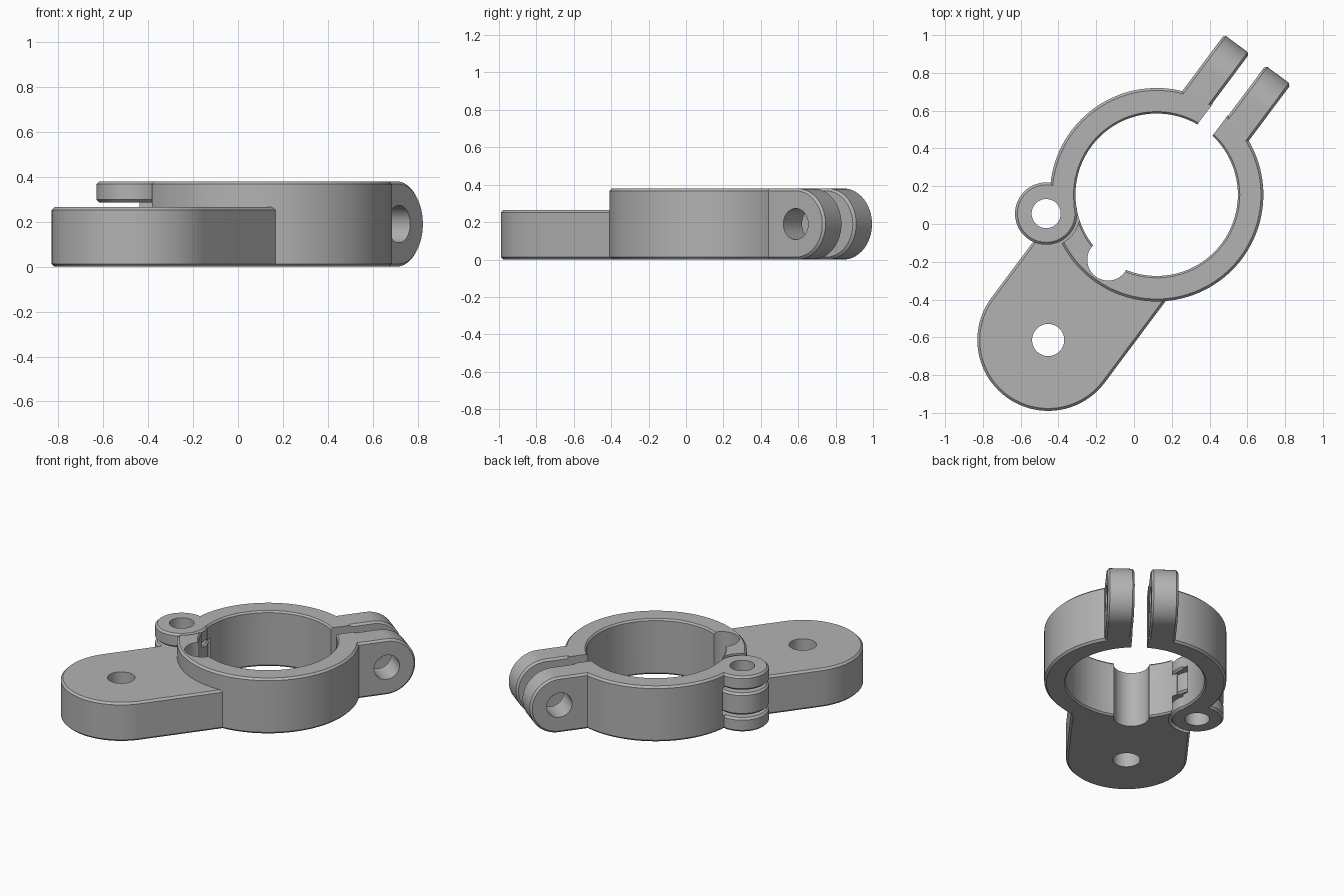
import bpy
import bmesh
from math import cos, sin, pi, radians, sqrt
from mathutils import Matrix

cube = bpy.data.objects.get("Cube")
if cube:
    bpy.data.objects.remove(cube, do_unlink=True)

HEIGHT, ARM_TOP = 0.38, 0.265
R_OUT, R_BORE = 0.565, 0.43
HINGE = (-0.43, 0.409)
ARM_END = (-0.96, 0)
EAR_U, EAR_R = 0.703, HEIGHT / 2
CHAMFER = 0.013
# Local frame: x runs from the bracket arm to the clamp ears, ring at origin
PLACE = Matrix.Translation((0.12, 0.155, 0)) @ Matrix.Rotation(radians(53.25), 4, "Z")
UPRIGHT = Matrix.Rotation(pi / 2, 4, "X")

grey = bpy.data.materials.new("metal grey")
grey.use_nodes = True
grey.diffuse_color = (0.45, 0.45, 0.45, 1)
grey.node_tree.nodes["Principled BSDF"].inputs["Base Color"].default_value = grey.diffuse_color


def arc(centre, r, start, end, n):
    """Points on an arc, angles in degrees."""
    angles = [radians(start + (end - start) * i / n) for i in range(n + 1)]
    return [(centre[0] + r * cos(a), centre[1] + r * sin(a)) for a in angles]


def prism(name, points, z0, z1, chamfer=0.0, turn=Matrix()):
    """Extruded outline with optional chamfered rims."""
    bm = bmesh.new()
    base = bm.faces.new([bm.verts.new((x, y, z0)) for x, y in points])
    top = bmesh.ops.extrude_face_region(bm, geom=[base])["geom"]
    bmesh.ops.translate(bm, vec=(0, 0, z1 - z0),
                        verts=[v for v in top if isinstance(v, bmesh.types.BMVert)])
    bmesh.ops.recalc_face_normals(bm, faces=bm.faces)
    if chamfer:
        rims = [e for e in bm.edges if abs(e.verts[0].co.z - e.verts[1].co.z) < 1e-5]
        bmesh.ops.bevel(bm, geom=rims, offset=chamfer, segments=1, affect="EDGES")
    bmesh.ops.transform(bm, matrix=turn, verts=bm.verts)
    mesh = bpy.data.meshes.new(name)
    bm.to_mesh(mesh)
    bm.free()
    mesh.materials.append(grey)
    obj = bpy.data.objects.new(name, mesh)
    bpy.context.collection.objects.link(obj)
    return obj


def disc(name, centre, r, z0, z1, chamfer=0.0, turn=Matrix(), n=64):
    return prism(name, arc(centre, r, 0, 360, n)[:-1], z0, z1, chamfer, turn)


def combine(target, tool, operation):
    """Apply a boolean and discard the tool."""
    mod = target.modifiers.new("cut", "BOOLEAN")
    mod.object, mod.operation, mod.solver = tool, operation, "EXACT"
    bpy.context.view_layer.objects.active = target
    bpy.ops.object.modifier_apply(modifier=mod.name)
    bpy.data.objects.remove(tool, do_unlink=True)


def ring_half(name, wedge):
    """Ring with chamfered rims, trimmed to one side of the hinge and slot."""
    ring = disc(name, (0, 0), R_OUT, 0, HEIGHT, CHAMFER, n=128)
    combine(ring, prism("wedge", wedge, -0.1, 0.5), "INTERSECT")
    return ring


def cut_bore(part):
    combine(part, disc("bore", (0, 0), R_BORE, -0.1, 0.5, n=128), "DIFFERENCE")
    # Chamfered bore rims
    for z, sign in ((0, 1), (HEIGHT, -1)):
        cone = disc("rim", (0, 0), R_BORE + 0.01, z - 0.02, z + 0.02, n=128)
        for v in cone.data.vertices:
            s = 1 - sign * (v.co.z - z) / (R_BORE + 0.01) * 0.9
            v.co.x *= s
            v.co.y *= s
        combine(part, cone, "DIFFERENCE")


def add_ear(part, side):
    """Rounded clamp lug with a cross hole."""
    tip = arc((EAR_U, EAR_R), EAR_R, -90, 90, 32)
    outline = [(0.485, 0)] + tip + [(0.485, HEIGHT)]
    z0, z1 = sorted((-side * 0.053, -side * 0.22))
    combine(part, prism("ear", outline, z0, z1, CHAMFER, UPRIGHT), "UNION")
    hole = disc("bolt_hole", (EAR_U, EAR_R), 0.083, -0.4, 0.4, 0, UPRIGHT)
    combine(part, hole, "DIFFERENCE")


def finish(part):
    part.data.transform(PLACE)
    bpy.ops.object.select_all(action="DESELECT")
    part.select_set(True)
    bpy.context.view_layer.objects.active = part
    bpy.ops.object.shade_smooth_by_angle(angle=radians(25))


LOW, MID0, MID1, HIGH = 0.095, 0.115, ARM_TOP, 0.285
hinge_line = (HINGE[0] * 2, HINGE[1] * 2)

# Swinging half: ring sector, top and bottom knuckles, ear
swing = ring_half("swinging_clamp_half", [(0, 0.05), (1.2, 0.05), (1.2, 1.2), (-0.4, 1.4), hinge_line])
combine(swing, disc("clearance", HINGE, 0.18, LOW, HIGH), "DIFFERENCE")
cut_bore(swing)
for z0, z1 in ((0, LOW), (HIGH, HEIGHT)):
    combine(swing, disc("knuckle", HINGE, 0.165, z0, z1, CHAMFER), "UNION")
add_ear(swing, 1)

# Fixed half: ring sector, bracket arm, middle knuckle, ear
fixed = ring_half("fixed_bracket_half", [(0, -0.05), hinge_line, (-1.4, 0), (-1.2, -1.2), (1.2, -1.2), (1.2, -0.05)])
arm = [(-0.35, 0.375)] + arc(ARM_END, 0.375, 90, 270, 64) + [(-0.35, -0.375)]
arm[1:1] = []
combine(fixed, prism("arm", arm, 0, ARM_TOP, CHAMFER), "UNION")
cut_bore(fixed)
for z0, z1 in ((-0.1, MID0), (MID1, 0.5)):
    combine(fixed, disc("clearance", HINGE, 0.178, z0, z1), "DIFFERENCE")
combine(fixed, disc("knuckle", HINGE, 0.165, MID0, MID1 - 0.001, CHAMFER), "UNION")
add_ear(fixed, -1)

# Mounting hole and cable notch
combine(fixed, disc("mount_hole", ARM_END, 0.085, -0.1, 0.5), "DIFFERENCE")
combine(fixed, disc("notch", (-0.43, 0), 0.11, -0.1, 0.5), "DIFFERENCE")

# Hinge pin hole through both halves
for half in (swing, fixed):
    combine(half, disc("pin_hole", HINGE, 0.077, -0.1, 0.5), "DIFFERENCE")
    finish(half)
